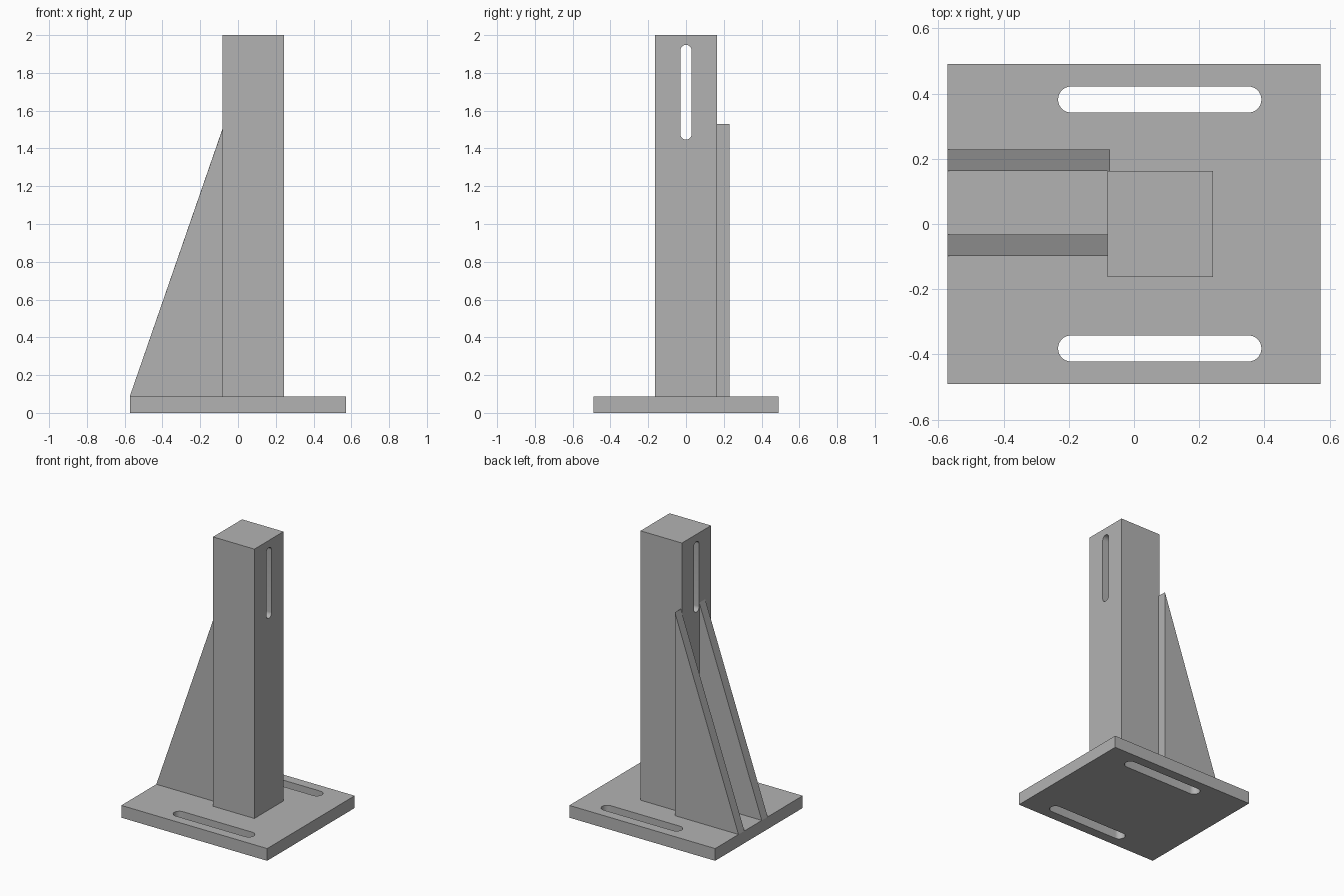
import bpy, bmesh, math
from mathutils import Matrix, Vector

if "Cube" in bpy.data.objects:
    bpy.data.objects.remove(bpy.data.objects["Cube"])

steel = bpy.data.materials.new("steel_grey")
steel.diffuse_color = (0.45, 0.45, 0.45, 1)
steel.use_nodes = True
steel.node_tree.nodes["Principled BSDF"].inputs["Base Color"].default_value = steel.diffuse_color


def prism(name, outline, depth, matrix=Matrix()):
    """Extrude a flat outline along local z, then place it."""
    bm = bmesh.new()
    face = bm.faces.new([bm.verts.new((u, v, 0)) for u, v in outline])
    ext = bmesh.ops.extrude_face_region(bm, geom=[face])
    top = [g for g in ext["geom"] if isinstance(g, bmesh.types.BMVert)]
    bmesh.ops.translate(bm, verts=top, vec=(0, 0, depth))
    bm.transform(matrix)
    bmesh.ops.recalc_face_normals(bm, faces=bm.faces)
    mesh = bpy.data.meshes.new(name)
    bm.to_mesh(mesh)
    bm.free()
    mesh.materials.append(steel)
    obj = bpy.data.objects.new(name, mesh)
    bpy.context.collection.objects.link(obj)
    return obj


def rect(u0, u1, v0, v1):
    return [(u0, v0), (u1, v0), (u1, v1), (u0, v1)]


def slot(u0, u1, v, r, n=16):
    """Round-ended slot outline running along u."""
    pts = []
    for centre, start in ((u1 - r, -math.pi / 2), (u0 + r, math.pi / 2)):
        for i in range(n + 1):
            a = start + math.pi * i / n
            pts.append((centre + r * math.cos(a), v + r * math.sin(a)))
    return pts


def cut(obj, cutter):
    """Subtract a cutter and remove it."""
    bpy.context.view_layer.objects.active = obj
    mod = obj.modifiers.new("slot", 'BOOLEAN')
    mod.operation, mod.solver, mod.object = 'DIFFERENCE', 'EXACT', cutter
    bpy.ops.object.modifier_apply(modifier=mod.name)
    bpy.data.objects.remove(cutter)


BASE_TOP = 0.087
POST_X0, POST_X1, POST_HALF = -0.082, 0.243, 0.163

# Base plate with two mounting slots
base = prism("base_plate", rect(-0.573, 0.573, -0.491, 0.491), BASE_TOP)
for y in (-0.382, 0.382):
    cut(base, prism("slot_cutter", slot(-0.233, 0.391, y, 0.04), 0.3,
                    Matrix.Translation((0, 0, -0.1))))

# Upright post with a vertical slot through it
post = prism("post", rect(POST_X0, POST_X1, -POST_HALF, POST_HALF), 2 - BASE_TOP,
             Matrix.Translation((0, 0, BASE_TOP)))
# local u -> z, v -> y, depth -> -x
along_x = Matrix(((0, 0, -1, 0.5), (0, 1, 0, 0), (1, 0, 0, 0), (0, 0, 0, 1)))
cut(post, prism("slot_cutter", slot(1.447, 1.948, 0, 0.03), 1.0, along_x))

# Two triangular gussets; the rear one runs slightly past the post edge
for name, y, x1, z1 in (("front_gusset", -0.098, POST_X0, 1.502),
                        ("rear_gusset", POST_HALF, -0.073, 1.53)):
    # local u -> x, v -> z, depth -> y
    upright = Matrix(((1, 0, 0, 0), (0, 0, 1, y), (0, 1, 0, 0), (0, 0, 0, 1)))
    prism(name, [(-0.573, BASE_TOP), (x1, BASE_TOP), (x1, z1)], 0.066, upright)

# Smooth slot ends, sharp edges kept
for obj in (base, post):
    bpy.ops.object.select_all(action='DESELECT')
    obj.select_set(True)
    bpy.context.view_layer.objects.active = obj
    bpy.ops.object.shade_smooth_by_angle(angle=math.radians(30))
